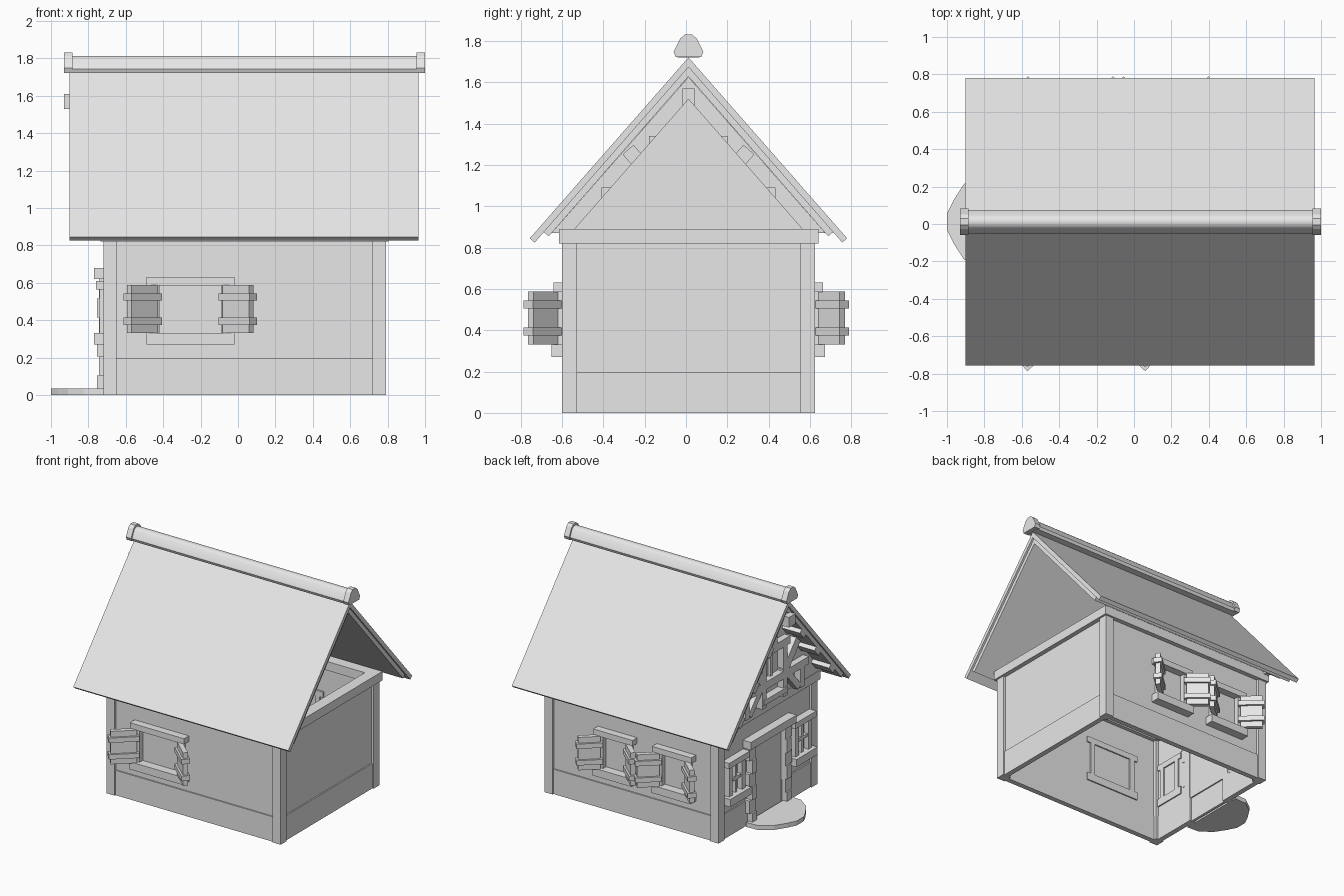
import bpy, bmesh, math
from mathutils import Matrix

if "Cube" in bpy.data.objects:
    bpy.data.objects.remove(bpy.data.objects["Cube"], do_unlink=True)

GREY = (0.8, 0.8, 0.8, 1)
mat = bpy.data.materials.new("plain_grey")
mat.use_nodes = True
mat.diffuse_color = GREY
mat.node_tree.nodes["Principled BSDF"].inputs["Base Color"].default_value = GREY
MID = 0.012          # y of the ridge line
SLOPE = 1.14         # roof rise per unit of run
I = Matrix.Identity(4)


def finish(name, bm, m=I):
    bm.transform(m)
    bmesh.ops.recalc_face_normals(bm, faces=bm.faces)
    mesh = bpy.data.meshes.new(name)
    bm.to_mesh(mesh)
    bm.free()
    mesh.materials.append(mat)
    ob = bpy.data.objects.new(name, mesh)
    bpy.context.collection.objects.link(ob)
    return ob


def box(name, x, y, z, m=I):
    bm = bmesh.new()
    bmesh.ops.create_cube(bm, size=1)
    for v in bm.verts:
        v.co = [r[0] if c < 0 else r[1] for r, c in zip((x, y, z), v.co)]
    return finish(name, bm, m)


def prism(name, pts, x0, x1):
    """Extrude a (y, z) outline along x."""
    bm = bmesh.new()
    face = bm.faces.new([bm.verts.new((x0, y, z)) for y, z in pts])
    new = bmesh.ops.extrude_face_region(bm, geom=[face])["geom"]
    bmesh.ops.translate(bm, vec=(x1 - x0, 0, 0),
                        verts=[v for v in new if isinstance(v, bmesh.types.BMVert)])
    return finish(name, bm)


# Hollow walls, plinth, corner posts and top plates
def ring(name, x0, x1, y0, y1, z, t):
    box(name + "_front", (x0, x1), (y0, y0 + t), z)
    box(name + "_back", (x0, x1), (y1 - t, y1), z)
    box(name + "_left", (x1 - t, x1), (y0 + t, y1 - t), z)
    box(name + "_right", (x0, x0 + t), (y0 + t, y1 - t), z)


ring("wall", -0.70, 0.77, -0.58, 0.605, (0.19, 0.84), 0.025)
ring("plate", -0.735, 0.805, -0.615, 0.64, (0.82, 0.89), 0.09)
box("plinth_front", (-0.68, 0.75), (-0.59, -0.55), (0, 0.195))
box("plinth_back", (-0.68, 0.75), (0.575, 0.615), (0, 0.195))
box("plinth_left", (0.74, 0.78), (-0.57, 0.6), (0, 0.195))
for i, y in enumerate([(-0.57, -0.17), (0.2, 0.6)]):
    box(f"plinth_right_{i}", (-0.71, -0.67), y, (0, 0.195))
for x in (-0.72, 0.72):
    for y in (-0.60, 0.553):
        box("corner_post", (x, x + 0.07), (y, y + 0.072), (0, 0.83))


# Roof layers, each a sloping slab on both sides
def roof_layer(name, apex, thick, run, x0, x1):
    dy, dz = 0.024, 0.02
    for s in (-1, 1):
        prism(name, [(MID, apex), (MID + s * run, apex - SLOPE * run),
                     (MID + s * (run - dy), apex - SLOPE * run - dz),
                     (MID, apex - thick)], x0, x1)


roof_layer("roof_cover", 1.72, 0.047, 0.768, -0.90, 0.965)
roof_layer("roof_underlayer", 1.673, 0.045, 0.70, -0.885, 0.95)


# Ridge roll with larger end caps
def ridge(name, k, z0, x0, x1):
    half = [(0.062, 0), (0.072, 0.025), (0.04, 0.09), (0.018, 0.108)]
    pts = [(MID + y * k, z0 + z * k) for y, z in half]
    pts += [(MID - y * k, z0 + z * k) for y, z in reversed(half)]
    return prism(name, pts, x0, x1)


roll = ridge("ridge_roll", 0.86, 1.72, -0.90, 0.97)
ridge("ridge_cap_right", 1, 1.722, -0.93, -0.885)
ridge("ridge_cap_left", 1, 1.722, 0.955, 1.0)
bpy.context.view_layer.objects.active = roll
roll.select_set(True)
bpy.ops.object.shade_smooth_by_angle(angle=math.radians(45))


# Right gable wall; the left gable stays open
def gable(name, apex, x0, x1):
    run = (apex - 0.87) / SLOPE
    prism(name, [(MID - run, 0.87), (MID + run, 0.87), (MID, apex)], x0, x1)


gable("gable_wall", 1.625, -0.73, -0.69)
gable("gable_lining", 1.52, -0.69, -0.665)


# Gable timbers, lying in the wall plane and turned by an angle
def timber(name, y, z, length, width, angle=0.0, x0=-0.78, x1=-0.675):
    m = Matrix.Translation((0, MID + y, z)) @ Matrix.Rotation(angle, 4, "X")
    box(name, (x0, x1), (-length / 2, length / 2), (-width / 2, width / 2), m)


timber("upper_collar", 0, 1.31, 0.38, 0.06)
timber("lower_collar", 0, 1.06, 0.84, 0.06)
timber("king_post", 0, 1.45, 0.24, 0.06, math.pi / 2)
timber("ridge_beam", 0, 1.57, 0.08, 0.08, 0, -0.93, -0.7)
for s in (-1, 1):
    timber("gable_stud", s * 0.13, 1.1, 0.42, 0.05, math.pi / 2)
    timber("outer_stud", s * 0.34, 0.97, 0.18, 0.05, math.pi / 2)
    timber("gable_brace", s * 0.21, 1.18, 0.25, 0.07, s * 0.85)
    timber("low_brace", s * 0.24, 0.97, 0.2, 0.05, -s * 0.85)
    for y in (0.2, 0.38, 0.56):
        timber("eave_rung", s * y, 1.61 - SLOPE * y, 0.08, 0.04,
               -s * math.atan(SLOPE), -0.885, -0.72)
timber("gable_window_sill", 0, 0.94, 0.3, 0.04, 0, -0.79)
timber("gable_window_bar", 0, 1.17, 0.25, 0.025, math.pi / 2, -0.75)


# Windows are built facing -y, then turned onto their wall
def window(name, x, y, angle, half, z0, z1, shutter=0.0, bars=False):
    m = Matrix.Translation((x, y, 0)) @ Matrix.Rotation(angle, 4, "Z")
    inner = half - 0.07
    box(name + "_lintel", (-half, half), (-0.055, 0.04), (z1 - 0.045, z1), m)
    box(name + "_sill", (-half, half), (-0.065, 0.04), (z0, z0 + 0.06), m)
    for s in (-1, 1):
        u = sorted((s * inner, s * (inner + 0.04)))
        box(name + "_jamb", u, (-0.035, 0.04), (z0 + 0.06, z1 - 0.045), m)
        if shutter:
            hinge = Matrix.Translation((s * (inner + 0.02), -0.04, 0))
            h = m @ hinge @ Matrix.Diagonal((s, 1, 1, 1)) \
                @ Matrix.Rotation(math.radians(-42), 4, "Z")
            box(name + "_shutter", (0, shutter), (-0.018, 0.018), (0.33, 0.588), h)
            for z in (0.375, 0.505):
                box(name + "_batten", (-0.015, shutter + 0.015),
                    (-0.033, 0.03), (z, z + 0.038), h)
    if bars:
        box(name + "_mullion", (-0.012, 0.012), (-0.025, 0.03), (z0 + 0.06, z1 - 0.045), m)
        zc = (z0 + z1) / 2
        box(name + "_transom", (-inner, inner), (-0.025, 0.03), (zc - 0.012, zc + 0.012), m)


window("front_window", -0.255, -0.585, 0, 0.235, 0.27, 0.63, shutter=0.19)
for x in (0.17, -0.34):
    window("back_window", x, 0.608, math.pi, 0.17, 0.27, 0.63, shutter=0.16)
for y in (0.42, -0.40):
    window("side_window", -0.705, y, -math.pi / 2, 0.13, 0.27, 0.61, bars=True)

# Door with lintel and toothed jamb blocks
box("door", (-0.705, -0.685), (-0.19, 0.21), (0, 0.63))
box("door_lintel", (-0.77, -0.67), (-0.27, 0.295), (0.62, 0.68))
for s in (-1, 1):
    for i in range(6):
        wide = 0.265 if i % 2 else 0.24
        y = sorted((MID + s * 0.185, MID + s * wide))
        z = i * 0.62 / 6
        box("door_jamb_block", (-0.755 + 0.012 * (i % 2), -0.67), y, (z, z + 0.62 / 6))

# Rounded doorstep
edge = [(-0.72, 0.27), (-0.82, 0.265), (-0.91, 0.2), (-0.965, 0.115), (-1.0, 0.045)]
bm = bmesh.new()
outline = [(x, MID + y) for x, y in edge] + [(x, MID - y) for x, y in reversed(edge)]
base = bm.faces.new([bm.verts.new((x, y, 0)) for x, y in outline])
top = bmesh.ops.extrude_face_region(bm, geom=[base])["geom"]
bmesh.ops.translate(bm, vec=(0, 0, 0.035),
                    verts=[v for v in top if isinstance(v, bmesh.types.BMVert)])
finish("doorstep", bm)
